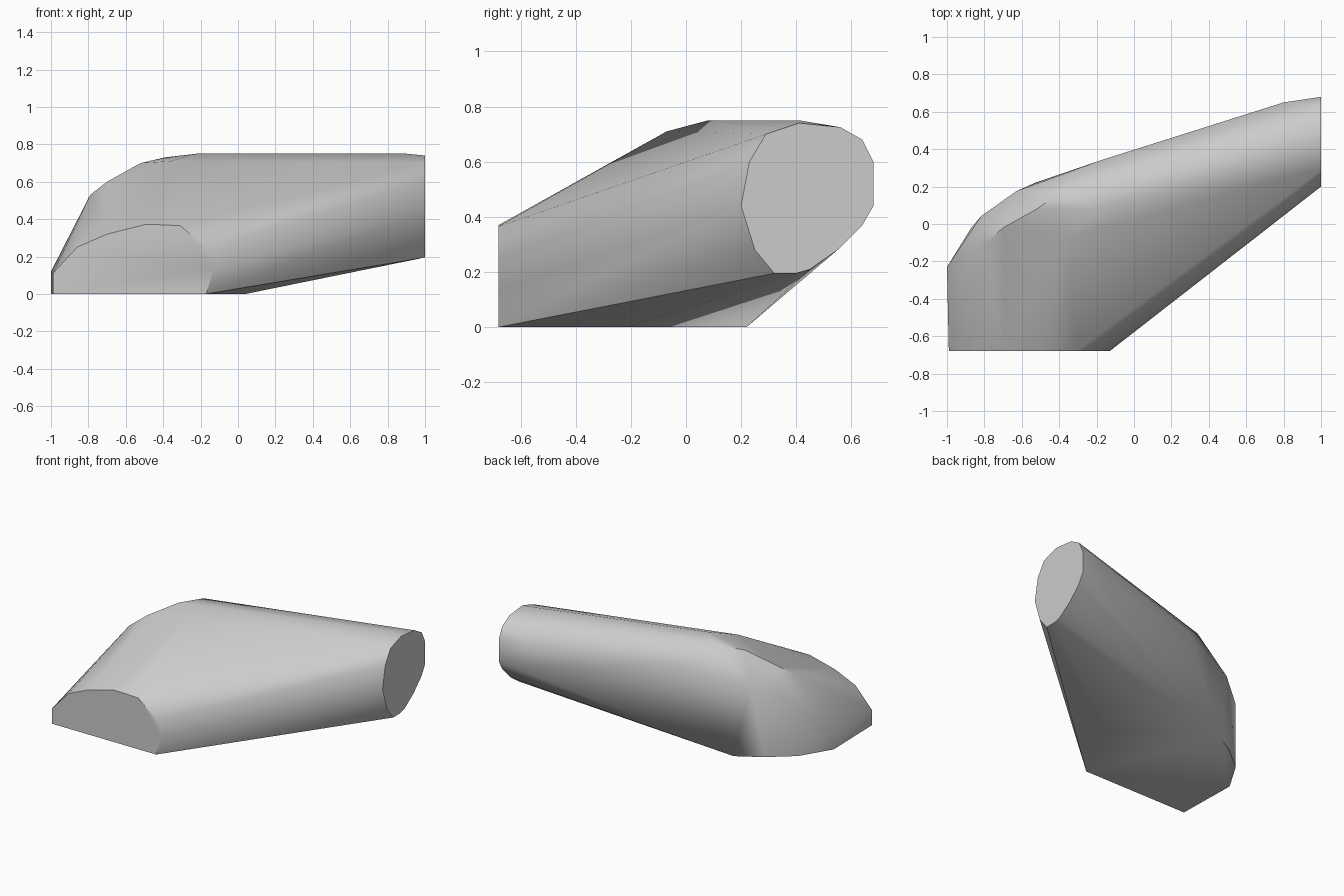
import bpy
import bmesh
import math

cube = bpy.data.objects.get("Cube")
if cube:
    bpy.data.objects.remove(cube, do_unlink=True)

# Plain grey finish
grey = bpy.data.materials.new("plain_grey")
grey.use_nodes = True
colour = (0.6, 0.6, 0.6, 1)
grey.diffuse_color = colour
grey.node_tree.nodes["Principled BSDF"].inputs["Base Color"].default_value = colour

# Front end profile (x, z), half-round with a flat base
front = [(-.99, 0), (-.99, .11), (-.86, .25), (-.7, .32), (-.5, .37), (-.42, .37),
         (-.31, .365), (-.17, .25), (-.14, .2), (-.13, .13), (-.17, 0)]
# Side end profile (y, z), a tilted oval
side = [(.2, .44), (.23, .6), (.29, .7), (.41, .74), (.56, .725), (.64, .68), (.68, .6),
        (.68, .44), (.64, .37), (.55, .28), (.45, .21), (.4, .195), (.32, .195), (.25, .28)]
# Base outline on the ground (x, y)
base = [(-1, -.235), (-.87, -.02), (-.7, .12), (-.53, .22), (.04, -.21)]
# Bend: rounded shoulder between the two ends
bend = [(-1, -.23, .12), (-.79, -.1, .53), (-.82, .04, .42), (-.7, -.02, .6),
        (-.63, .175, .5), (-.52, .08, .7), (-.39, .17, .73), (-.36, -.07, .71),
        (-.22, .08, .75), (-.18, .34, .6), (.8, .65, .6), (.8, .65, .44), (.9, .41, .75)]

points = [(x, -.68, z) for x, z in front]
points += [(1, y, z) for y, z in side]
points += [(x, y, 0) for x, y in base]
points += bend

# Wrap the sections in one taut convex skin
bm = bmesh.new()
for p in points:
    bm.verts.new(p)
hull = bmesh.ops.convex_hull(bm, input=bm.verts[:])
loose = {g for g in hull["geom_interior"] + hull["geom_unused"]
         if isinstance(g, bmesh.types.BMVert)}
bmesh.ops.delete(bm, geom=list(loose), context="VERTS")
bmesh.ops.dissolve_limit(bm, angle_limit=math.radians(1),
                         verts=bm.verts[:], edges=bm.edges[:])
bmesh.ops.recalc_face_normals(bm, faces=bm.faces[:])

mesh = bpy.data.meshes.new("bent_body")
bm.to_mesh(mesh)
bm.free()
mesh.materials.append(grey)
body = bpy.data.objects.new("bent_body", mesh)
bpy.context.collection.objects.link(body)

# Smooth the skin while keeping the cut ends crisp
bpy.ops.object.select_all(action="DESELECT")
body.select_set(True)
bpy.context.view_layer.objects.active = body
bpy.ops.object.shade_smooth_by_angle(angle=math.radians(40))
